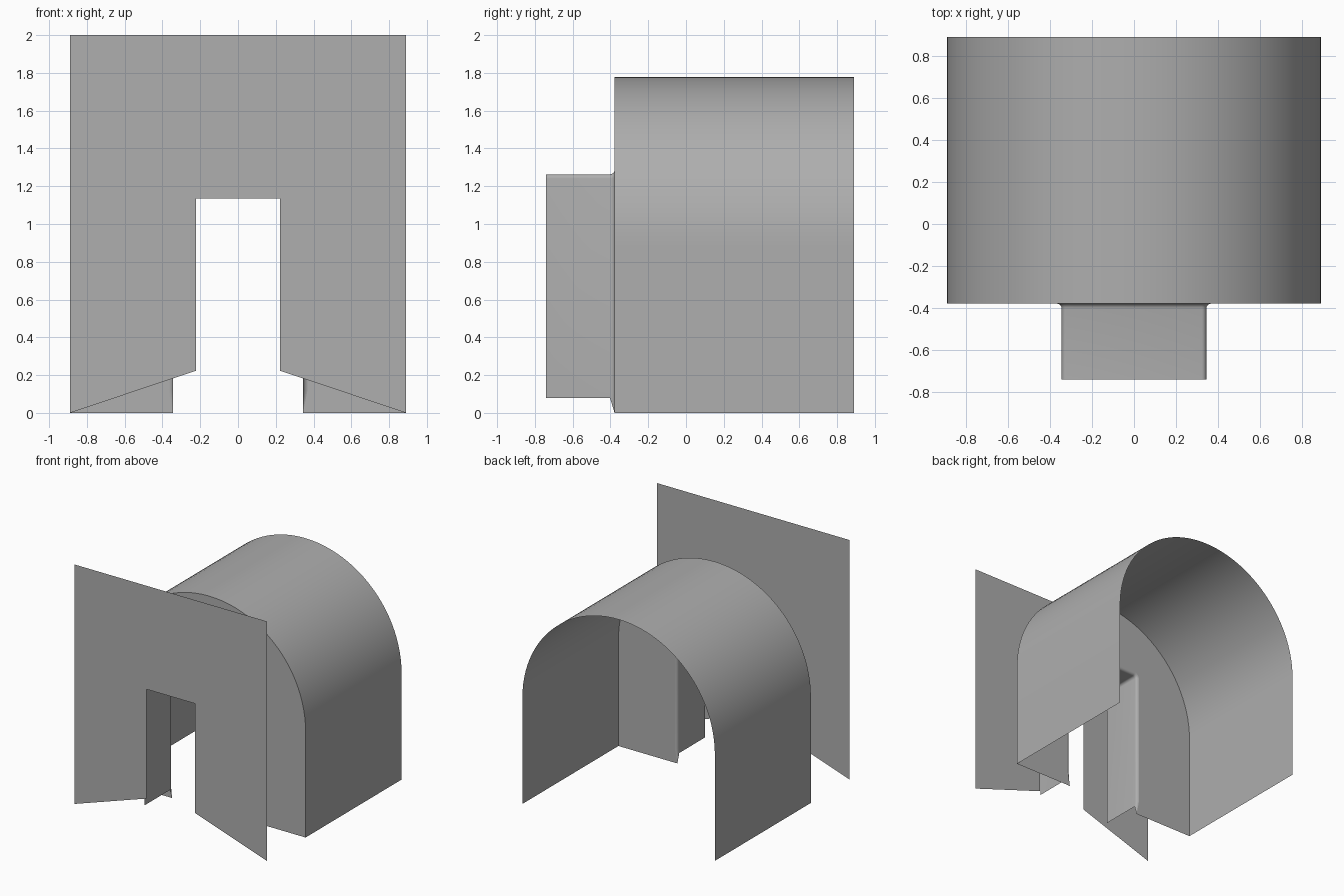
import bpy
import math

cube = bpy.data.objects.get("Cube")
if cube:
    bpy.data.objects.remove(cube, do_unlink=True)

grey = bpy.data.materials.new("plain grey")
grey.use_nodes = True
colour = (0.424, 0.424, 0.424, 1)
grey.diffuse_color = colour
grey.node_tree.nodes["Principled BSDF"].inputs["Base Color"].default_value = colour

HALF = 0.889              # half width, and radius of the vault
PLATE_Y, WALL_Y, BACK_Y = -HALF, -0.378, HALF


def add_part(name, verts, faces, smooth=False):
    mesh = bpy.data.meshes.new(name)
    mesh.from_pydata(verts, [], faces)
    mesh.materials.append(grey)
    obj = bpy.data.objects.new(name, mesh)
    bpy.context.collection.objects.link(obj)
    if smooth:
        bpy.ops.object.select_all(action='DESELECT')
        obj.select_set(True)
        bpy.context.view_layer.objects.active = obj
        bpy.ops.object.shade_smooth_by_angle(angle=math.radians(40))
    return obj


def loft(name, rings):
    """Skin open outlines of equal length, one after another."""
    n = len(rings[0])
    verts = [p for ring in rings for p in ring]
    faces = [(r * n + i, r * n + i + 1, (r + 1) * n + i + 1, (r + 1) * n + i)
             for r in range(len(rings) - 1) for i in range(n - 1)]
    return add_part(name, verts, faces, smooth=True)


def vault_outline(y, steps=48):
    arc = [(HALF * math.cos(math.pi * i / steps), y,
            HALF + HALF * math.sin(math.pi * i / steps)) for i in range(steps + 1)]
    return [(HALF, y, 0)] + arc + [(-HALF, y, 0)]


def doorway_outline(y, grow, bottom, steps=5):
    """Upright rectangle, open below, with small rounded top corners."""
    width, top, r = 0.344, 1.263 + grow, 0.022 + grow
    w = width + grow
    # The flare narrows back to the passage width at its foot
    half = [(width, y, bottom), (w, y, 0.12)]
    for i in range(steps + 1):
        a = math.pi / 2 * i / steps
        half.append((w - r + r * math.cos(a), y, top - r + r * math.sin(a)))
    return half + [(-x, yy, z) for x, yy, z in reversed(half)]


# Vaulted hall, open at the back
loft("vaulted_hall", [vault_outline(WALL_Y), vault_outline(BACK_Y)])

# Passage that flares into the hall wall
FLARE, LIFT = 0.024, 0.078
rings = [doorway_outline(-0.74, 0, LIFT)]
for i in range(5):
    a = math.pi / 2 * i / 4
    out = 1 - math.cos(a)
    depth = 1 - math.sin(a)
    rings.append(doorway_outline(WALL_Y - FLARE * depth, FLARE * out, LIFT * depth))
loft("entry_passage", rings)

# Arched wall around the passage
outline = vault_outline(WALL_Y) + rings[-1][::-1]
add_part("arched_wall", outline, [tuple(reversed(range(len(outline))))])

# Thin front plate with a doorway and sloping lower edges
side = [(0.223, 1.136), (0.223, 0.223), (HALF, 0), (HALF, 2)]
plate = [(x, PLATE_Y, z) for x, z in side] + [(-x, PLATE_Y, z) for x, z in reversed(side)]
add_part("front_plate", plate, [tuple(range(len(plate)))])
